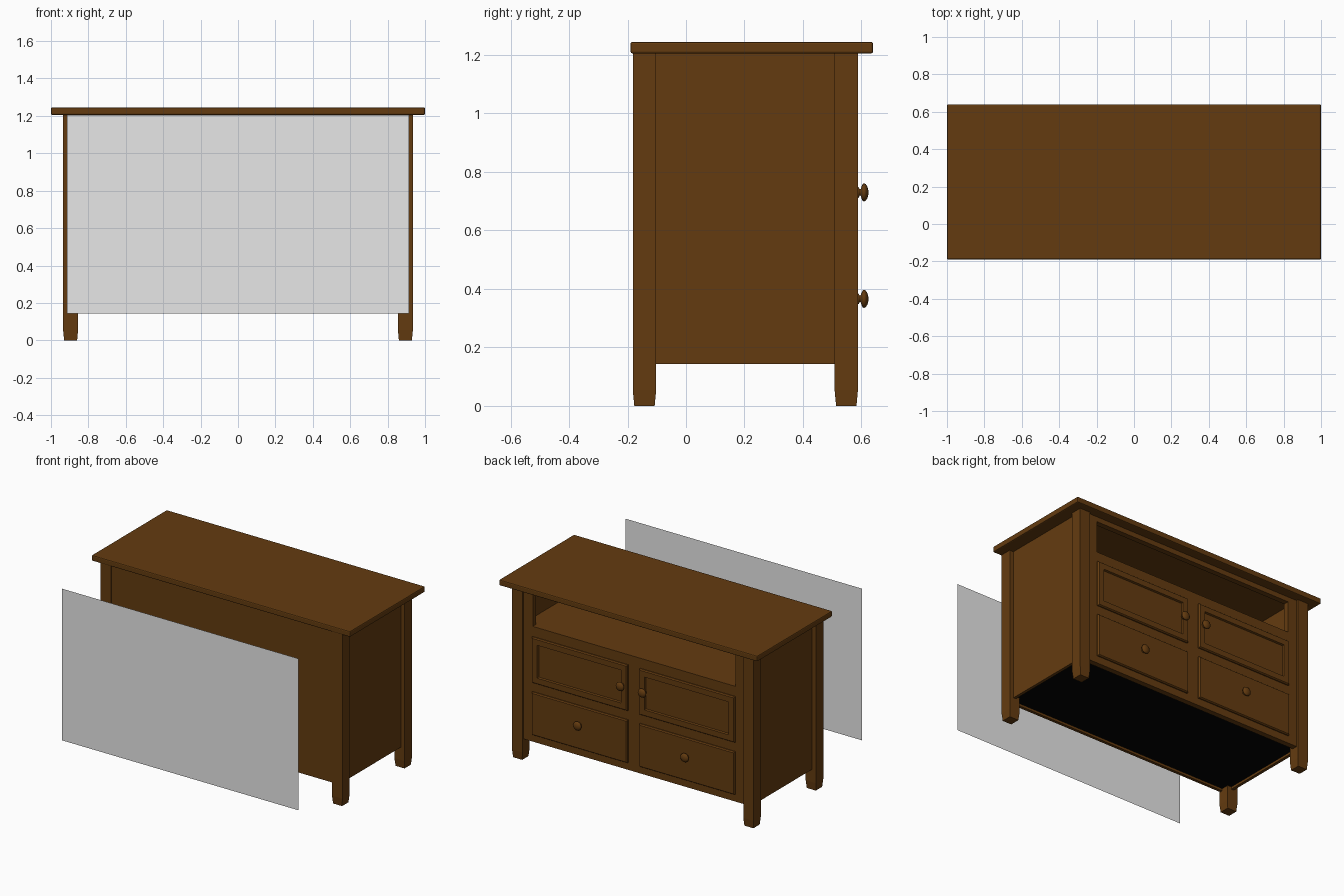
import bpy, bmesh, math
from mathutils import Matrix

if "Cube" in bpy.data.objects:
    bpy.data.objects.remove(bpy.data.objects["Cube"])


def material(name, rgb):
    m = bpy.data.materials.new(name)
    m.diffuse_color = (*rgb, 1)
    m.use_nodes = True
    m.node_tree.nodes["Principled BSDF"].inputs["Base Color"].default_value = m.diffuse_color
    return m


WOOD = material("brown wood", (0.127, 0.044, 0.005))
GREY = material("light grey", (0.8, 0.8, 0.8))
BLACK = material("black", (0.001, 0.001, 0.001))


def finish(name, bm, mat):
    me = bpy.data.meshes.new(name)
    bm.to_mesh(me)
    bm.free()
    me.materials.append(mat)
    ob = bpy.data.objects.new(name, me)
    bpy.context.collection.objects.link(ob)
    return ob


def box_mesh(x0, x1, y0, y1, z0, z1):
    bm = bmesh.new()
    bmesh.ops.create_cube(bm, size=1)
    for v in bm.verts:
        v.co = (x1 if v.co.x > 0 else x0, y1 if v.co.y > 0 else y0, z1 if v.co.z > 0 else z0)
    return bm


def box(name, x0, x1, y0, y1, z0, z1, mat=WOOD):
    return finish(name, box_mesh(x0, x1, y0, y1, z0, z1), mat)


def leg(name, x, y, w=0.08, top=1.205):
    # square post with a slightly tapered foot
    bm = box_mesh(x - w / 2, x + w / 2, y - w / 2, y + w / 2, 0.055, top)
    foot = min(bm.faces, key=lambda f: f.calc_center_median().z)
    new = bmesh.ops.extrude_face_region(bm, geom=[foot])
    bmesh.ops.delete(bm, geom=[foot], context='FACES_ONLY')
    for v in new["geom"]:
        if isinstance(v, bmesh.types.BMVert):
            v.co = (x + (v.co.x - x) * 0.87, y + (v.co.y - y) * 0.87, 0)
    return finish(name, bm, WOOD)


def front_panel(name, x0, x1, z0, z1, inset=0):
    # raised front with chamfered rim, optionally with a recessed field
    bm = box_mesh(x0, x1, 0.565, 0.58, z0, z1)
    face = max(bm.faces, key=lambda f: f.calc_center_median().y)
    bmesh.ops.inset_region(bm, faces=[face], thickness=0.009, depth=0.008)
    if inset:
        bmesh.ops.inset_region(bm, faces=[face], thickness=inset)
        bmesh.ops.inset_region(bm, faces=[face], thickness=0.006, depth=-0.012)
    return finish(name, bm, WOOD)


def knob(name, x, z):
    # lathe profile (radius, distance from front)
    prof = [(0, 0), (0.019, 0), (0.018, 0.004), (0.011, 0.008), (0.011, 0.011), (0.02, 0.014),
            (0.029, 0.018), (0.031, 0.023), (0.029, 0.028), (0.02, 0.034), (0.01, 0.037), (0, 0.038)]
    bm = bmesh.new()
    vs = [bm.verts.new((r, 0, h)) for r, h in prof]
    es = [bm.edges.new(p) for p in zip(vs, vs[1:])]
    bmesh.ops.spin(bm, geom=vs + es, cent=(0, 0, 0), axis=(0, 0, 1), angle=math.tau, steps=20)
    bmesh.ops.remove_doubles(bm, verts=bm.verts[:], dist=1e-5)
    bmesh.ops.recalc_face_normals(bm, faces=bm.faces[:])
    bm.transform(Matrix.Translation((x, 0.586, z)) @ Matrix.Rotation(-math.pi / 2, 4, 'X'))
    for f in bm.faces:
        f.smooth = True
    return finish(name, bm, WOOD)


# Table top with softened edges
top = box("top", -1, 1, -0.19, 0.64, 1.205, 1.245)
bev = top.modifiers.new("edge", 'BEVEL')
bev.width, bev.segments = 0.007, 2

# Carcass
box("back_panel", -0.9, 0.9, -0.175, -0.155, 0.144, 1.205)
box("shelf", -0.86, 0.86, -0.155, 0.57, 0.93, 0.95)
box("bottom_panel", -0.885, 0.885, -0.155, 0.55, 0.16, 0.168, BLACK)

# Face frame
box("top_rail", -0.86, 0.86, 0.535, 0.573, 1.17, 1.205)
box("upper_door_rail", -0.79, 0.79, 0.535, 0.573, 0.88, 0.95)
box("middle_rail", -0.79, 0.79, 0.535, 0.573, 0.495, 0.56)
box("lower_rail", -0.79, 0.79, 0.535, 0.573, 0.144, 0.195)
box("centre_stile", -0.045, 0.045, 0.535, 0.573, 0.195, 0.88)

for s, side in ((-1, "left"), (1, "right")):
    leg(f"front_leg_{side}", s * 0.895, -0.142)
    leg(f"back_leg_{side}", s * 0.895, 0.548)
    a, b = sorted((s * 0.885, s * 0.905))
    box(f"side_panel_{side}", a, b, -0.15, 0.55, 0.144, 1.205)
    a, b = sorted((s * 0.86, s * 0.885))
    box(f"shelf_end_{side}", a, b, -0.155, 0.54, 0.93, 1.205)
    a, b = sorted((s * 0.785, s * 0.87))
    box(f"stile_{side}", a, b, 0.535, 0.573, 0.144, 1.205)
    a, b = sorted((s * 0.045, s * 0.785))
    front_panel(f"door_{side}", a, b, 0.56, 0.88, 0.055)
    front_panel(f"drawer_{side}", a, b, 0.195, 0.495)
    knob(f"door_knob_{side}", s * 0.085, 0.73)
    knob(f"drawer_knob_{side}", s * 0.415, 0.366)

# Separate flat grey sheet standing off the cabinet
bm = bmesh.new()
bm.faces.new([bm.verts.new((x, -0.64, z)) for x, z in
              ((-0.915, 0.144), (0.915, 0.144), (0.915, 1.205), (-0.915, 1.205))])
finish("grey_sheet", bm, GREY)
